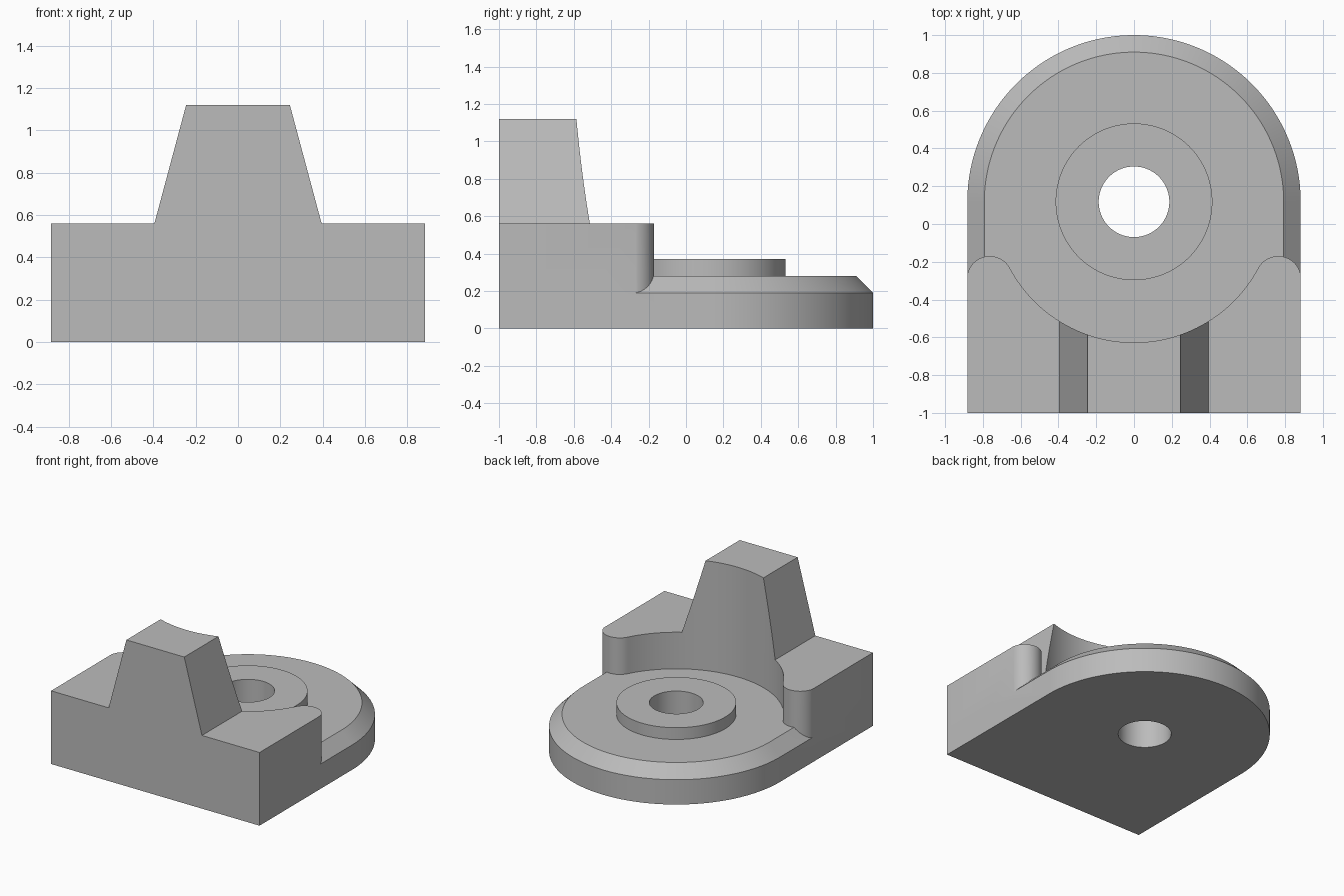
import bpy, bmesh, math
from mathutils import Vector

cube = bpy.data.objects.get("Cube")
if cube:
    bpy.data.objects.remove(cube, do_unlink=True)

HALF = 0.8825             # half width, also the radius of the rounded end
CY = 1 - HALF             # centre of the rounded end and of the bore
PLATE, CHAMFER = 0.28, 0.09
BOSS_TOP, BLOCK_TOP, TOWER_TOP = 0.37, 0.56, 1.12

grey = bpy.data.materials.new("machined grey")
grey.use_nodes = True
grey.diffuse_color = (0.5, 0.5, 0.5, 1)
grey.node_tree.nodes["Principled BSDF"].inputs["Base Color"].default_value = (0.5, 0.5, 0.5, 1)


def arc(cx, cy, r, a0, a1, n):
    """Points along an arc, angles in radians."""
    steps = [a0 + (a1 - a0) * i / n for i in range(n + 1)]
    return [(cx + r * math.cos(a), cy + r * math.sin(a)) for a in steps]


def loft(name, rings):
    """Closed solid through rings of equal point count."""
    bm = bmesh.new()
    rows = [[bm.verts.new(p) for p in ring] for ring in rings]
    n = len(rows[0])
    for a, b in zip(rows, rows[1:]):
        for i in range(n):
            j = (i + 1) % n
            bm.faces.new((a[i], a[j], b[j], b[i]))
    bm.faces.new(rows[0])
    bm.faces.new(rows[-1])
    bmesh.ops.recalc_face_normals(bm, faces=bm.faces)
    mesh = bpy.data.meshes.new(name)
    bm.to_mesh(mesh)
    bm.free()
    mesh.materials.append(grey)
    obj = bpy.data.objects.new(name, mesh)
    bpy.context.collection.objects.link(obj)
    return obj


def upright(name, outline, z0, z1):
    return loft(name, [[(x, y, z) for x, y in outline] for z in (z0, z1)])


def disc(name, r, z0, z1):
    return upright(name, arc(0, CY, r, 0, math.tau, 96)[:-1], z0, z1)


def combine(target, tool, operation):
    """Apply a boolean and discard the tool."""
    bpy.context.view_layer.objects.active = target
    mod = target.modifiers.new(operation, "BOOLEAN")
    mod.operation, mod.object, mod.solver = operation, tool, "EXACT"
    bpy.ops.object.modifier_apply(modifier=mod.name)
    bpy.data.objects.remove(tool, do_unlink=True)


# Base plate: straight front, round back, chamfered top edge
def plate_ring(inset, z):
    r = HALF - inset
    pts = [(-r, -1), (r, -1)] + arc(0, CY, r, 0, math.pi, 96)
    return [(x, y, z) for x, y in pts]


body = loft("mount_body", [plate_ring(0, 0), plate_ring(0, PLATE - CHAMFER),
                           plate_ring(CHAMFER, PLATE)])

# Block footprint: concave recess with a rounded horn at each side
RECESS, HORN, HORN_Y = 0.745, 0.121, -0.291
horn_x = math.sqrt((RECESS + HORN) ** 2 - (CY - HORN_Y) ** 2)
touch = math.atan2(CY - HORN_Y, -horn_x)      # where horn meets recess
start = math.acos((HALF - horn_x) / HORN)     # where horn meets the side
half = [(HALF, -1)] + arc(horn_x, HORN_Y, HORN, start, touch, 24)
half += arc(0, CY, RECESS, touch - math.pi, -math.pi / 2, 40)[1:]
footprint = half + [(-x, y) for x, y in reversed(half[:-1])]
block = upright("block", footprint, 0, TOWER_TOP + 0.2)

# Front profile: low shoulders with a tapered tower
side = [(1.2, -0.2), (1.2, BLOCK_TOP), (0.395, BLOCK_TOP), (0.245, TOWER_TOP)]
profile = side + [(-x, z) for x, z in reversed(side)]
shape = loft("profile", [[(x, y, z) for x, z in profile] for y in (-1.2, 0.2)])
combine(block, shape, "INTERSECT")
combine(body, block, "UNION")

# Raised boss and through bore
combine(body, disc("boss", 0.415, 0.1, BOSS_TOP), "UNION")
combine(body, disc("bore", 0.187, -0.2, 0.6), "DIFFERENCE")

# Smooth curved walls, sharp machined edges
bpy.ops.object.select_all(action="DESELECT")
body.select_set(True)
bpy.context.view_layer.objects.active = body
bpy.ops.object.shade_smooth_by_angle(angle=math.radians(25))
